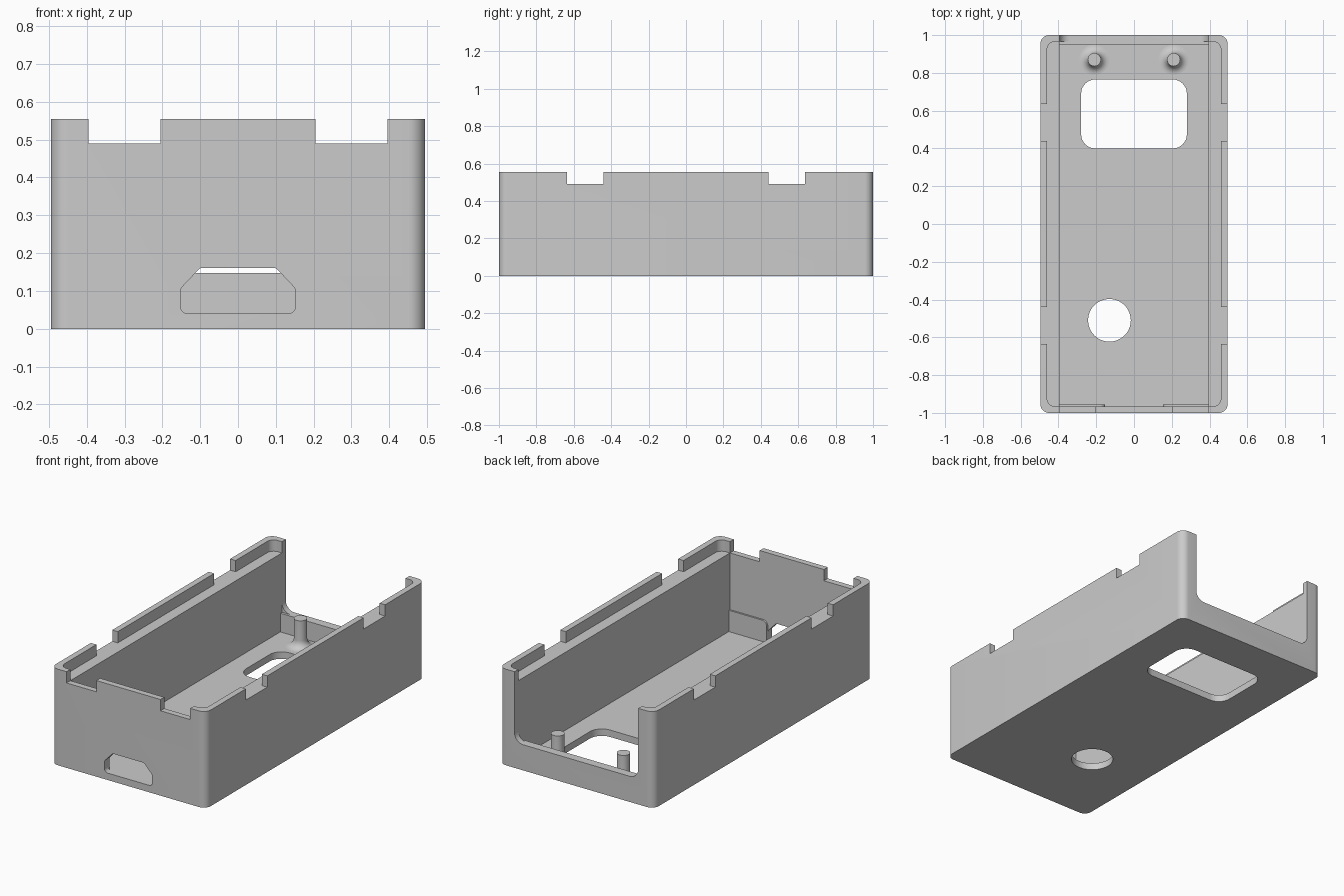
import bpy, bmesh, math
from mathutils import Vector

cube = bpy.data.objects.get("Cube")
if cube:
    bpy.data.objects.remove(cube, do_unlink=True)

grey = bpy.data.materials.new("light grey plastic")
grey.use_nodes = True
colour = (0.6, 0.6, 0.6, 1)
grey.diffuse_color = colour
for node in grey.node_tree.nodes:
    if node.type == "BSDF_PRINCIPLED":
        node.inputs["Base Color"].default_value = colour

# Main dimensions
W, L, H = 0.495, 1.0, 0.555
INNER, END = 0.395, 0.965
FLOOR, LEDGE, SILL = 0.04, 0.49, 0.148
OVER = 0.62


def make_object(name, bm):
    bmesh.ops.recalc_face_normals(bm, faces=bm.faces)
    mesh = bpy.data.meshes.new(name)
    bm.to_mesh(mesh)
    bm.free()
    mesh.materials.append(grey)
    obj = bpy.data.objects.new(name, mesh)
    bpy.context.collection.objects.link(obj)
    return obj


def rounded(corners, steps=8):
    """Outline from (u, v, radius) corners; a zero radius stays sharp."""
    out = []
    for i, (u, v, r) in enumerate(corners):
        p = Vector((u, v))
        if r == 0:
            out.append(p)
            continue
        a = (Vector(corners[i - 1][:2]) - p).normalized()
        b = (Vector(corners[(i + 1) % len(corners)][:2]) - p).normalized()
        half = a.angle(b) / 2
        centre = p + (a + b).normalized() * r / math.sin(half)
        reach = r / math.tan(half)
        start = (p + a * reach - centre).normalized()
        end = (p + b * reach - centre).normalized()
        out += [centre + start.slerp(end, k / steps).normalized() * r for k in range(steps + 1)]
    return out


def rect(u0, u1, v0, v1, r=0):
    return rounded([(u0, v0, r), (u1, v0, r), (u1, v1, r), (u0, v1, r)])


def prism(name, outline, axis, lo, hi):
    place = {"x": lambda u, v, w: (w, u, v),
             "y": lambda u, v, w: (u, w, v),
             "z": lambda u, v, w: (u, v, w)}[axis]
    bm = bmesh.new()
    ends = [[bm.verts.new(place(u, v, w)) for u, v in outline] for w in (lo, hi)]
    for ring in ends:
        bm.faces.new(ring)
    n = len(outline)
    for i in range(n):
        j = (i + 1) % n
        bm.faces.new((ends[0][i], ends[0][j], ends[1][j], ends[1][i]))
    return make_object(name, bm)


def activate(obj):
    bpy.ops.object.select_all(action="DESELECT")
    obj.select_set(True)
    bpy.context.view_layer.objects.active = obj


def cut(target, cutter):
    cutter.hide_render = True
    activate(target)
    mod = target.modifiers.new("cut", "BOOLEAN")
    mod.operation, mod.solver, mod.object = "DIFFERENCE", "EXACT", cutter
    bpy.ops.object.modifier_apply(modifier=mod.name)
    bpy.data.objects.remove(cutter, do_unlink=True)


def smooth(obj):
    activate(obj)
    bpy.ops.object.shade_smooth_by_angle(angle=math.radians(30))


# Case shell: outer block, main cavity and lid recess
case = prism("case_shell", rect(-W, W, -L, L, 0.045), "z", 0, H)
cavity = [(-END, FLOOR), (0.95, FLOOR), (0.95, SILL), (END, SILL), (END, OVER), (-END, OVER)]
cut(case, prism("cavity", cavity, "x", -INNER, INNER))
cut(case, prism("lid_recess", rect(-0.46, 0.46, -END, END, 0.04), "z", LEDGE, OVER))

# Open back end with rounded lower corners
opening = rounded([(-INNER, SILL, 0.055), (INNER, SILL, 0.055), (INNER, OVER, 0), (-INNER, OVER, 0)])
cut(case, prism("back_opening", opening, "y", 0.955, 1.1))

# Rim notches
for s in (-1, 1):
    xs = sorted((s * 0.205, s * INNER))
    cut(case, prism("front_notch", rect(*xs, LEDGE, OVER), "y", -1.1, -0.94))
    for t in (-1, 1):
        ys = sorted((t * 0.44, t * 0.635))
        cut(case, prism("side_notch", rect(*ys, LEDGE, OVER), "x", *sorted((s * 0.43, s * 0.6))))

# Floor window, round hole and connector port
cut(case, prism("window", rect(-0.28, 0.28, 0.4, 0.765, 0.075), "z", -0.1, 0.1))
disc = [(-0.13 + 0.113 * math.cos(a), -0.51 + 0.113 * math.sin(a))
        for a in (math.tau * k / 48 for k in range(48))]
cut(case, prism("round_hole", disc, "z", -0.1, 0.1))
port = rounded([(-0.152, FLOOR, 0.02), (0.152, FLOOR, 0.02), (0.152, 0.106, 0.02),
                (0.1, 0.161, 0.015), (-0.1, 0.161, 0.015), (-0.152, 0.106, 0.02)])
cut(case, prism("port", port, "y", -1.1, -0.95))
smooth(case)

# Thin guide plates either side of the port
for side, s in (("left", 1), ("right", -1)):
    shape = rounded([(s * 0.153, 0.035, 0), (s * 0.4, 0.035, 0),
                     (s * 0.4, 0.163, 0), (s * 0.153, 0.163, 0.03)])
    smooth(prism(side + "_guide_plate", shape, "y", -0.97, -0.955))

# Mounting posts with flared bases
for side, s in (("left", 1), ("right", -1)):
    bm = bmesh.new()
    flare = [(0.08 - 0.045 * math.sin(a), 0.085 - 0.045 * math.cos(a))
             for a in (math.pi / 2 * k / 8 for k in range(9))]
    verts = [bm.verts.new((r, 0, z)) for r, z in flare + [(0.035, 0.2), (0, 0.2)]]
    edges = [bm.edges.new(pair) for pair in zip(verts, verts[1:])]
    bmesh.ops.spin(bm, geom=verts + edges, cent=(0, 0, 0), axis=(0, 0, 1),
                   angle=math.tau, steps=32)
    bmesh.ops.remove_doubles(bm, verts=bm.verts, dist=0.0001)
    bmesh.ops.translate(bm, verts=bm.verts, vec=(s * 0.21, 0.87, 0))
    smooth(make_object(side + "_mounting_post", bm))
